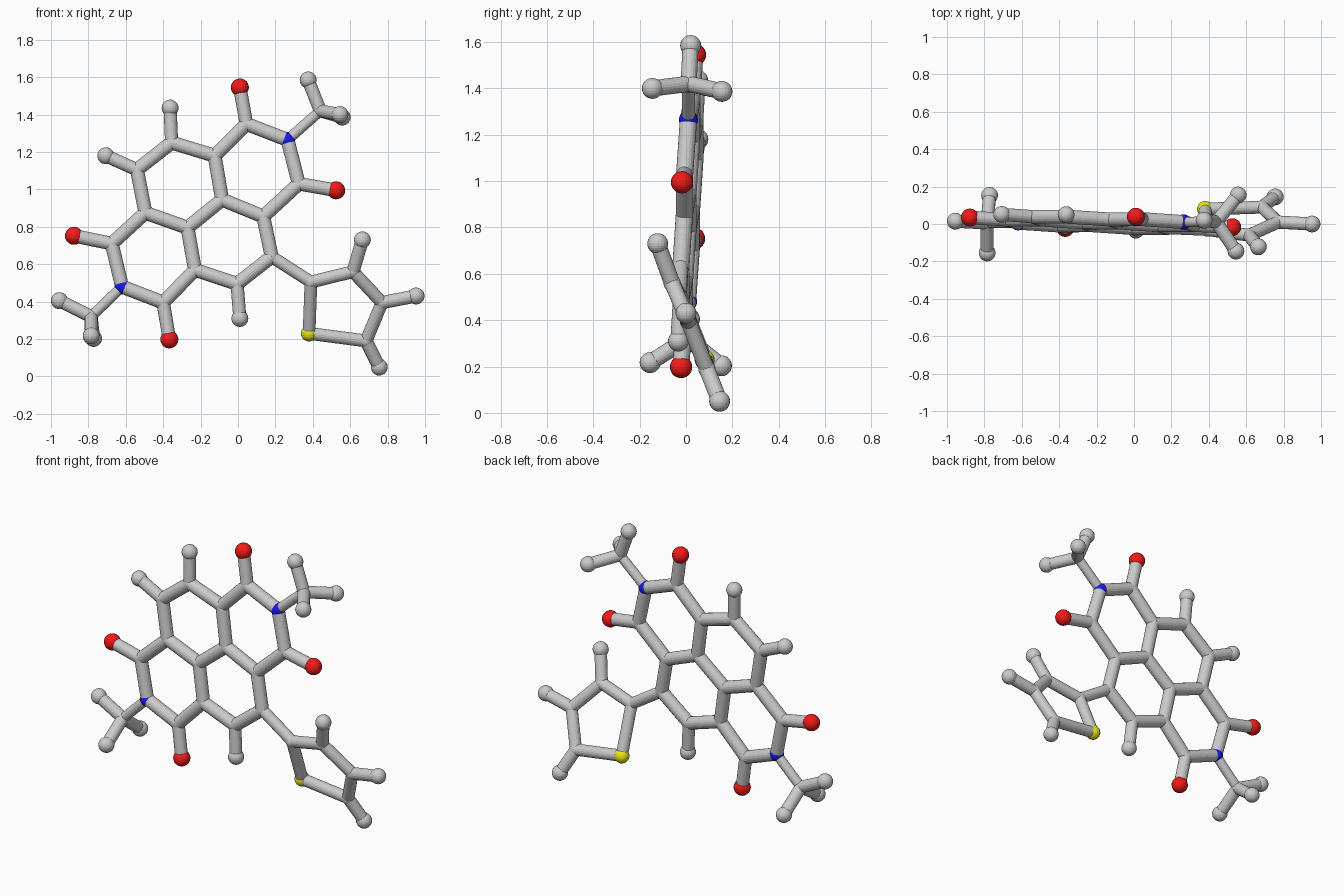
import bpy, bmesh
from mathutils import Vector, Matrix

if "Cube" in bpy.data.objects:
    bpy.data.objects.remove(bpy.data.objects["Cube"])


def plane(x, z):
    # the fused ring core lies on one slightly tilted plane
    return Vector((x, -0.05 - 0.047 * x + 0.0577 * z, z))


# flat ring core with its oxygen and hydrogen tips (x, z)
core = dict(
    C1=(.045, 1.35), C2=(.325, 1.03), C3=(-.125, 1.18), C4=(-.085, .945),
    C5=(.135, .855), C6=(-.355, 1.25), C7=(-.54, 1.105), C8=(-.495, .875),
    C9=(-.27, .795), C10=(-.23, .57), C11=(-.005, .495), C12=(.18, .64),
    C13=(-.675, .71), C14=(-.40, .395), N1=(.265, 1.265), N2=(-.62, .48),
    O1=(.01, 1.545), O2=(.525, .995), O3=(-.877, .752), O4=(-.367, .198),
    H6=(-.363, 1.435), H7=(-.707, 1.18), H11=(.01, .31),
    M1=(.44, 1.42), M2=(-.785, .32))
P = {k: plane(*v) for k, v in core.items()}

# methyl hydrogens and the twisted five-sided ring (x, y, z)
P.update({k: Vector(v) for k, v in dict(
    Ha=(.375, .02, 1.585), Hb=(.545, -.145, 1.40), Hc=(.557, .155, 1.387),
    Hd=(-.955, .015, .405), He=(-.785, -.155, .217), Hf=(-.772, .153, .203),
    T1=(.39, -.03, .505), T2=(.615, -.06, .56), T3=(.77, .01, .395),
    T4=(.685, .09, .19), S1=(.38, .08, .23),
    Hg=(.665, -.122, .73), Hh=(.952, 0, .43), Hi=(.755, .145, .05)).items()})

# bonds by group: stick radius and chains of atoms
bonds = {
    "ring_bonds": (.037, "C1-N1-C2-C5-C4-C3-C1 C3-C6-C7-C8-C9-C4 "
                         "C8-C13-N2-C14-C10-C9 C10-C11-C12-C5"),
    "oxygen_bonds": (.036, "C1-O1 C2-O2 C13-O3 C14-O4"),
    "hydrogen_bonds": (.035, "C6-H6 C7-H7 C11-H11 T2-Hg T3-Hh T4-Hi"),
    "methyl_bonds": (.035, "M1-Ha M1-Hb M1-Hc M2-Hd M2-He M2-Hf"),
    "methyl_links": (.028, "N1-M1 N2-M2"),
    "side_ring_bonds": (.034, "T1-T2-T3-T4-S1-T1"),
    "side_ring_link": (.033, "C12-T1"),
}


def finish(bm, name, color=None):
    me = bpy.data.meshes.new(name)
    bm.to_mesh(me)
    bm.free()
    ob = bpy.data.objects.new(name, me)
    bpy.context.collection.objects.link(ob)
    if color:
        mat = bpy.data.materials.new(name)
        mat.diffuse_color = color
        mat.use_nodes = True
        mat.node_tree.nodes["Principled BSDF"].inputs["Base Color"].default_value = mat.diffuse_color
        me.materials.append(mat)


def sticks(name, radius, chains):
    bm = bmesh.new()
    for chain in chains.split():
        atoms = chain.split("-")
        for a, b in zip(atoms, atoms[1:]):
            d = P[b] - P[a]
            m = Matrix.Translation((P[a] + P[b]) / 2) @ \
                d.to_track_quat('Z', 'Y').to_matrix().to_4x4()
            bmesh.ops.create_cone(bm, cap_ends=True, segments=20, radius1=radius,
                                  radius2=radius, depth=d.length, matrix=m)
    finish(bm, name)


def balls(name, letters, radius, color=None):
    bm = bmesh.new()
    for k, p in P.items():
        if k[0] in letters:
            bmesh.ops.create_uvsphere(bm, u_segments=20, v_segments=14, radius=radius,
                                      matrix=Matrix.Translation(p))
    finish(bm, name, color)


for name, (radius, chains) in bonds.items():
    sticks(name, radius, chains)

# atoms
balls("carbon_atoms", "CMT", .037)
balls("hydrogen_atoms", "H", .045)
balls("oxygen_atoms", "O", .048, (.9, .01, .01, 1))
balls("nitrogen_atoms", "N", .041, (.01, .01, .85, 1))
balls("sulfur_atom", "S", .043, (.85, .82, .01, 1))
